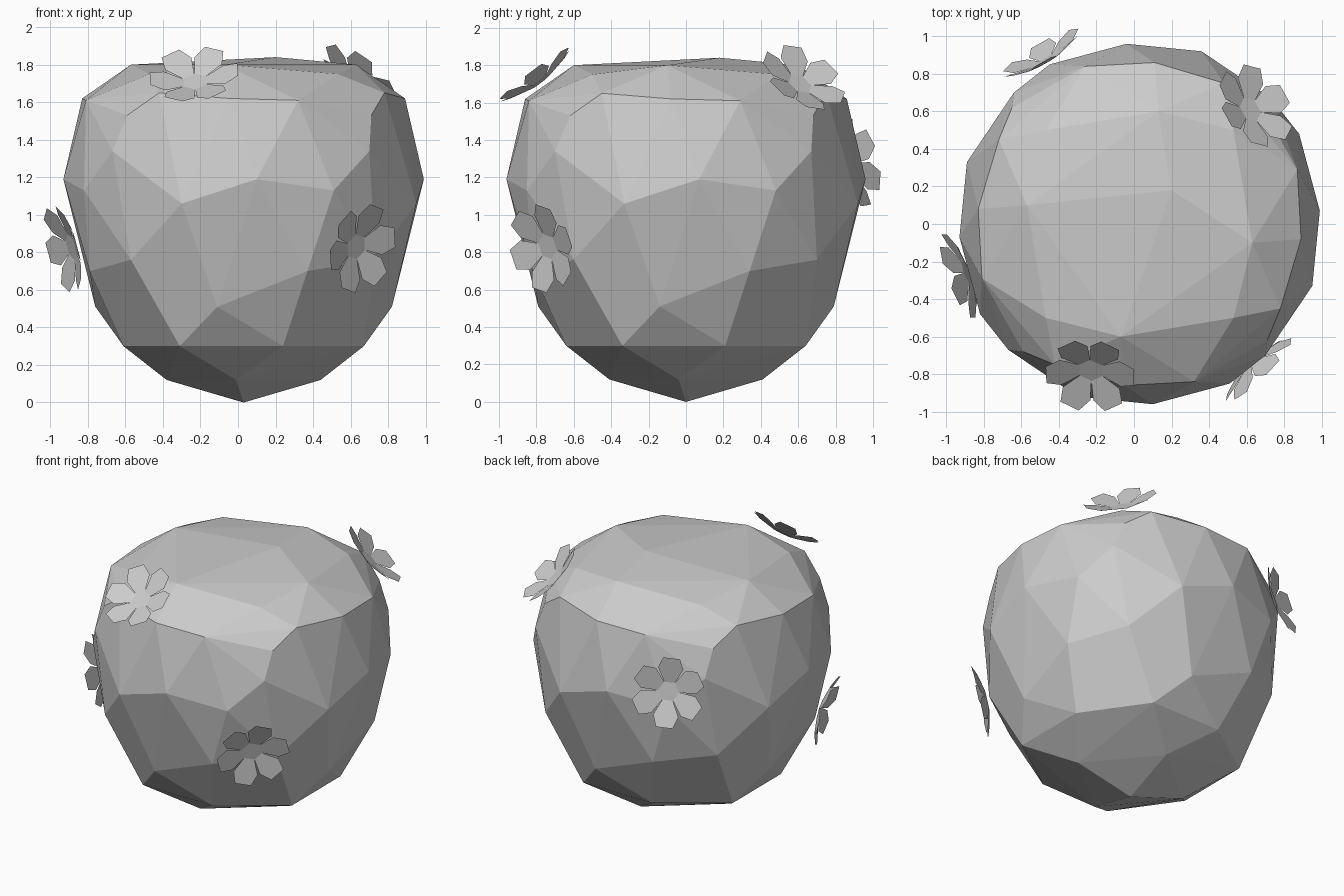
import bpy, bmesh, math
from mathutils import Vector, Matrix

cube = bpy.data.objects.get("Cube")
if cube:
    bpy.data.objects.remove(cube, do_unlink=True)

# Single stone grey material
stone = bpy.data.materials.new("stone_grey")
stone.use_nodes = True
GREY = (0.6, 0.6, 0.6, 1)
stone.diffuse_color = GREY
stone.node_tree.nodes["Principled BSDF"].inputs["Base Color"].default_value = GREY


def finish(bm, name):
    mesh = bpy.data.meshes.new(name)
    bm.to_mesh(mesh)
    bm.free()
    mesh.materials.append(stone)
    obj = bpy.data.objects.new(name, mesh)
    bpy.context.collection.objects.link(obj)
    return obj


# Boulder: facet corners repeated by quarter turns, wrapped in a convex skin
CENTRE_X = 0.03
corners = [
    (-.04, -.41, .12), (-.34, -.64, .30), (.21, -.64, .30), (-.14, -.79, .51),
    (.34, -.82, .70), (-.60, -.70, .76), (-.33, -.92, 1.06), (.48, -.85, 1.13),
    (.07, -.96, 1.19), (-.70, -.67, 1.34), (-.62, -.68, 1.53), (.29, -.84, 1.61),
    (-.08, -.86, 1.62), (-.45, -.75, 1.65), (-.50, -.50, 1.75), (-.10, -.60, 1.80),
]
bm = bmesh.new()
for x, y, z in corners:
    for turn in range(4):
        bm.verts.new((x + CENTRE_X, y, z))
        x, y = -y, x
bm.verts.new((CENTRE_X, 0, 0))
bm.verts.new((.20, .18, 1.84))
bmesh.ops.convex_hull(bm, input=bm.verts[:])
bmesh.ops.delete(bm, geom=[v for v in bm.verts if not v.link_faces], context='VERTS')
bmesh.ops.dissolve_limit(bm, angle_limit=math.radians(3), verts=bm.verts[:], edges=bm.edges[:])
bmesh.ops.recalc_face_normals(bm, faces=bm.faces[:])
finish(bm, "boulder")


# Flower: hexagonal centre with six flat petals tilted into a shallow cup
def flower(name, location, normal, spin):
    bm = bmesh.new()
    n = 6
    core = [bm.verts.new((.07 * math.cos(math.tau * (i - .5) / n),
                          .07 * math.sin(math.tau * (i - .5) / n), 0)) for i in range(n)]
    bm.faces.new(core)
    for i in range(n):
        turn = Matrix.Rotation(math.tau * i / n, 3, 'Z')
        outer = [(.16, -.083, .025), (.235, -.055, .05), (.235, .055, .05), (.16, .083, .025)]
        rim = [bm.verts.new(turn @ Vector(p)) for p in outer]
        bm.faces.new([core[i]] + rim + [core[(i + 1) % n]])
    obj = finish(bm, name)
    facing = Vector(normal).to_track_quat('Z', 'Y').to_matrix().to_4x4()
    obj.matrix_world = (Matrix.Translation(location) @ facing
                        @ Matrix.Rotation(math.radians(spin), 4, 'Z'))


flower("top_front_flower", (-.23, -.78, 1.71), (-.1, -.6, .8), 10)
flower("top_back_flower", (.62, .61, 1.70), (.58, .42, .7), 20)
flower("front_left_flower", (.63, -.74, .83), (.68, -.7, -.2), 15)
flower("right_side_flower", (-.89, -.26, .83), (-.92, -.34, -.25), 5)
flower("back_flower", (-.47, .87, 1.27), (-.5, .85, .2), 25)
